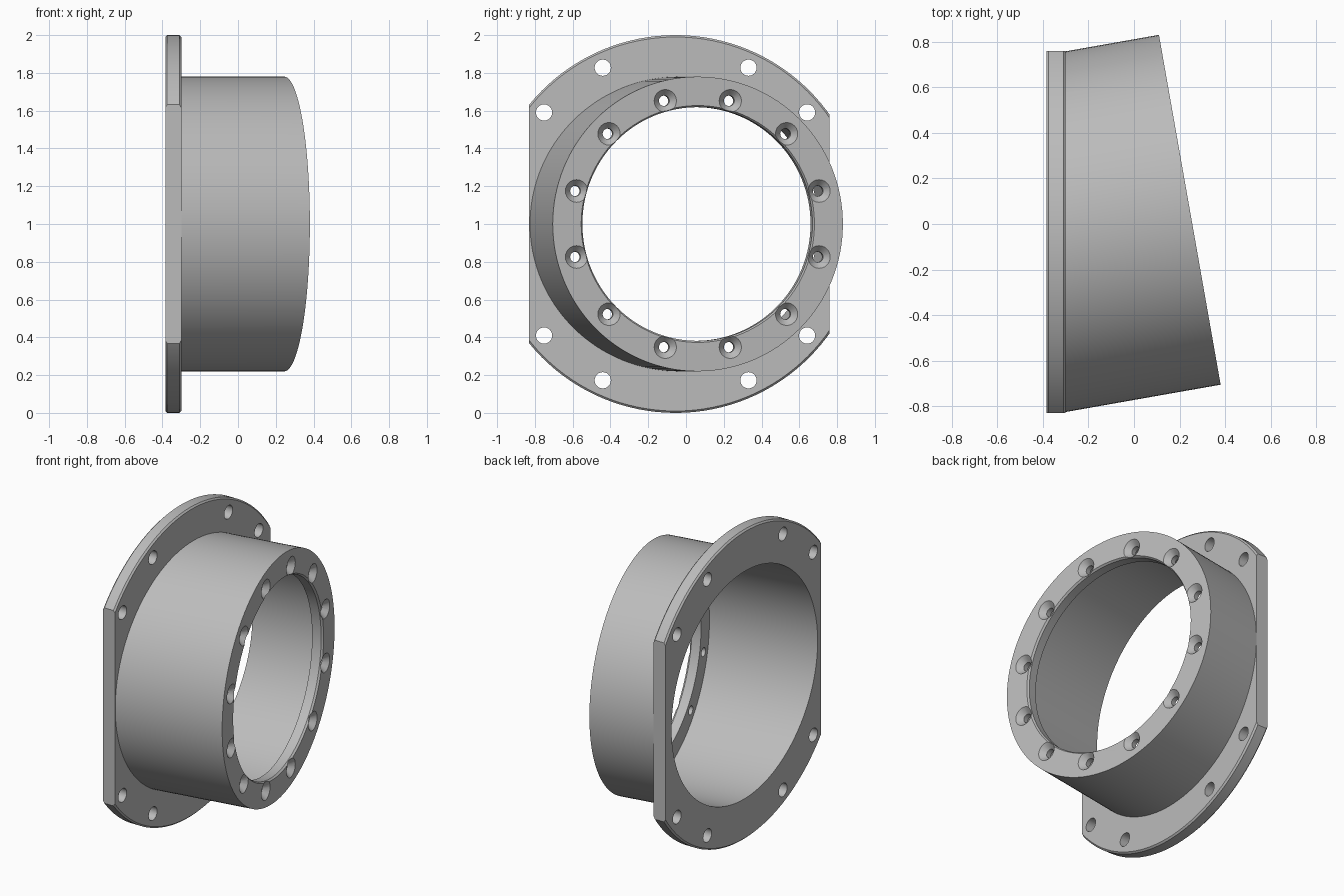
import bpy, bmesh
from math import cos, sin, pi, radians
from mathutils import Matrix, Vector

if "Cube" in bpy.data.objects:
    bpy.data.objects.remove(bpy.data.objects["Cube"])

grey = bpy.data.materials.new("machined_grey")
grey.use_nodes = True
tone = (0.5, 0.5, 0.5, 1)
grey.diffuse_color = tone
grey.node_tree.nodes["Principled BSDF"].inputs["Base Color"].default_value = tone

# Frames whose local z runs along the flange axis and the tilted tube axis
QUARTER = Matrix.Rotation(pi / 2, 4, 'Y')
FLANGE = Matrix.Translation((-0.385, -0.055, 1)) @ QUARTER
TUBE = Matrix.Translation((0.245, 0.0625, 1)) @ Matrix.Rotation(radians(10), 4, 'Z') @ QUARTER


def finish(name, bm, frame):
    bm.transform(frame)
    bmesh.ops.recalc_face_normals(bm, faces=bm.faces)
    mesh = bpy.data.meshes.new(name)
    bm.to_mesh(mesh)
    bm.free()
    mesh.materials.append(grey)
    obj = bpy.data.objects.new(name, mesh)
    bpy.context.collection.objects.link(obj)
    return obj


def lathe(bm, profile, segments, centre=(0, 0)):
    """Closed solid of revolution from (height, radius) points."""
    rings = []
    for h, r in profile:
        rings.append([bm.verts.new((centre[0] + r * cos(2 * pi * i / segments),
                                    centre[1] + r * sin(2 * pi * i / segments), h))
                      for i in range(segments)])
    for a, b in zip(rings, rings[1:]):
        for i in range(segments):
            j = (i + 1) % segments
            bm.faces.new((a[i], a[j], b[j], b[i]))
    bm.faces.new(rings[0][::-1])
    bm.faces.new(rings[-1])


def slice_off(bm, point, normal):
    """Remove everything on the normal's side and cap the cut."""
    geom = bm.verts[:] + bm.edges[:] + bm.faces[:]
    cut = bmesh.ops.bisect_plane(bm, geom=geom, plane_co=point, plane_no=normal, clear_outer=True)
    edges = [e for e in cut["geom_cut"] if isinstance(e, bmesh.types.BMEdge)]
    bmesh.ops.holes_fill(bm, edges=edges, sides=0)


def boolean(target, tool, operation):
    mod = target.modifiers.new(tool.name, 'BOOLEAN')
    mod.operation = operation
    mod.solver = 'EXACT'
    mod.object = tool
    bpy.ops.object.select_all(action='DESELECT')
    bpy.context.view_layer.objects.active = target
    target.select_set(True)
    bpy.ops.object.modifier_apply(modifier=mod.name)
    bpy.data.objects.remove(tool)


# Round flange with chamfered rim and two flats
bm = bmesh.new()
lathe(bm, [(0, 0.99), (0.01, 1), (0.075, 1), (0.085, 0.99)], 128)
slice_off(bm, Vector((0, 0.815, 0)), Vector((0, 1, 0)))
slice_off(bm, Vector((0, -0.775, 0)), Vector((0, -1, 0)))
adapter = finish("angled_flange_adapter", bm, FLANGE)

# Tilted tube, trimmed inside the flange
bm = bmesh.new()
lathe(bm, [(-1.2, 0.78), (0, 0.78)], 128)
bm.transform(TUBE)
slice_off(bm, Vector((-0.31, 0, 0)), Vector((-1, 0, 0)))
boolean(adapter, finish("tube", bm, Matrix()), 'UNION')

# Bore with an inward lip at the tilted end
bm = bmesh.new()
lathe(bm, [(-1.2, 0.735), (-0.07, 0.735), (-0.07, 0.6185),
           (-0.012, 0.6185), (0, 0.627), (0.1, 0.627)], 128)
boolean(adapter, finish("bore_cutter", bm, TUBE), 'DIFFERENCE')

# Twelve countersunk screw holes in the lip
bm = bmesh.new()
for k in range(12):
    a = radians(15 + 30 * k)
    lathe(bm, [(-0.12, 0.028), (-0.035, 0.028), (0, 0.06), (0.03, 0.06)], 24,
          (0.675 * cos(a), 0.675 * sin(a)))
boolean(adapter, finish("screw_cutters", bm, TUBE), 'DIFFERENCE')

# Eight mounting holes in the flange
bm = bmesh.new()
for base in (0, pi):
    for degrees in (-65, -40.3, 40.3, 65):
        a = base + pi / 2 + radians(degrees)
        lathe(bm, [(-0.05, 0.043), (0.15, 0.043)], 24, (0.913 * cos(a), 0.913 * sin(a)))
boolean(adapter, finish("mount_cutters", bm, FLANGE), 'DIFFERENCE')

bpy.ops.object.select_all(action='DESELECT')
bpy.context.view_layer.objects.active = adapter
adapter.select_set(True)
bpy.ops.object.shade_smooth_by_angle(angle=radians(30))
